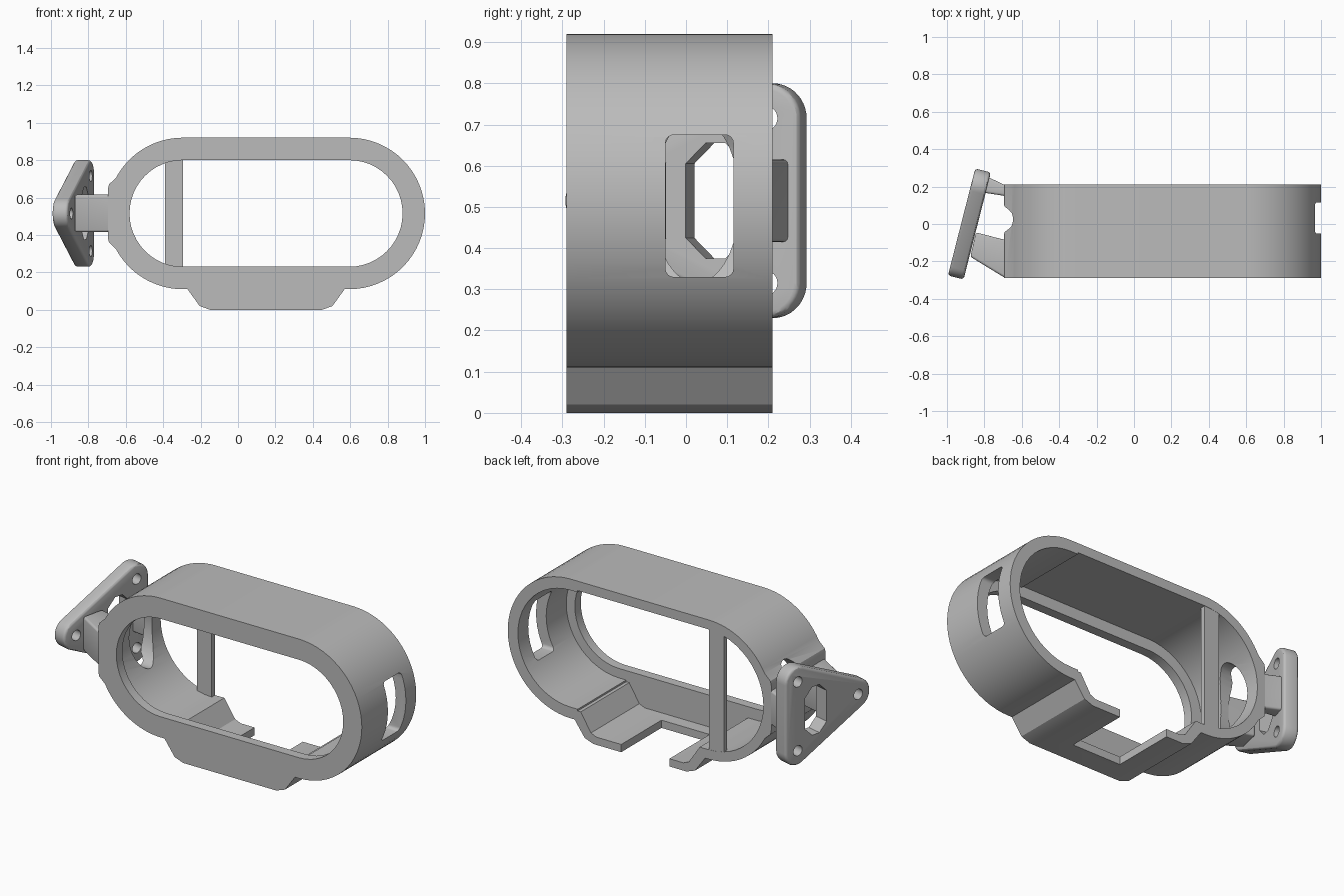
import bpy
import bmesh
from math import cos, sin, pi, radians
from mathutils import Vector

if "Cube" in bpy.data.objects:
    bpy.data.objects.remove(bpy.data.objects["Cube"], do_unlink=True)

grey = bpy.data.materials.new("plain grey")
grey.use_nodes = True
GREY = (0.5, 0.5, 0.5, 1)
grey.diffuse_color = GREY
grey.node_tree.nodes["Principled BSDF"].inputs["Base Color"].default_value = GREY

MID = 0.515                  # height of the ring centre line
RIGHT, LEFT = 0.595, -0.295  # centres of the two round ends
FRONT, BACK = -0.29, 0.21


def arc(cx, cy, r, a, b, n=24, ry=None):
    ry = ry or r
    angles = [radians(a + (b - a) * i / n) for i in range(n + 1)]
    return [(cx + r * cos(t), cy + ry * sin(t)) for t in angles]


def along_y(a, b, d):
    return Vector((a, d, b))


def along_x(a, b, d):
    return Vector((d, a, b))


def along_z(a, b, d):
    return Vector((a, b, d))


TILT = radians(14.3)


def on_plate(u, v, t):
    """Frame of the tilted mounting plate: u along, v up, t outward."""
    return Vector((-0.88 + u * sin(TILT) - t * cos(TILT),
                   u * cos(TILT) + t * sin(TILT), MID + v))


def prism(name, outline, place, d0, d1):
    bm = bmesh.new()
    ends = [[bm.verts.new(place(a, b, d)) for a, b in outline] for d in (d0, d1)]
    bm.faces.new(ends[0])
    bm.faces.new(ends[1])
    n = len(outline)
    for i in range(n):
        j = (i + 1) % n
        bm.faces.new((ends[0][i], ends[0][j], ends[1][j], ends[1][i]))
    bmesh.ops.recalc_face_normals(bm, faces=bm.faces)
    mesh = bpy.data.meshes.new(name)
    bm.to_mesh(mesh)
    bm.free()
    mesh.materials.append(grey)
    ob = bpy.data.objects.new(name, mesh)
    bpy.context.collection.objects.link(ob)
    return ob


def select(ob):
    bpy.ops.object.select_all(action='DESELECT')
    ob.select_set(True)
    bpy.context.view_layer.objects.active = ob


def cut(ob, *cutter):
    tool = prism("cutter", *cutter)
    tool.hide_render = True
    mod = ob.modifiers.new("cut", 'BOOLEAN')
    mod.operation, mod.solver, mod.object = 'DIFFERENCE', 'EXACT', tool
    select(ob)
    bpy.ops.object.modifier_apply(modifier=mod.name)
    bpy.data.objects.remove(tool, do_unlink=True)


def soften(ob, width):
    mod = ob.modifiers.new("soft edges", 'BEVEL')
    mod.width, mod.segments = width, 3
    mod.limit_method, mod.angle_limit = 'ANGLE', radians(40)
    select(ob)
    bpy.ops.object.modifier_apply(modifier=mod.name)


def smooth(ob):
    select(ob)
    bpy.ops.object.shade_smooth_by_angle(angle=radians(30))


def stadium(r):
    return arc(RIGHT, MID, r, -90, 90) + arc(LEFT, MID, r, 90, 270)


def rounded_box(x0, x1, y0, y1, r):
    return (arc(x1 - r, y0 + r, r, -90, 0, 4) + arc(x1 - r, y1 - r, r, 0, 90, 4)
            + arc(x0 + r, y1 - r, r, 90, 180, 4) + arc(x0 + r, y0 + r, r, 180, 270, 4))


# Ring shell: round ends, flat pad on one side and a shallow foot below
R = 0.405
pad = [(-0.69, MID + 0.155), (-0.696, MID + 0.13), (-0.696, MID - 0.13), (-0.69, MID - 0.155)]
foot = [(-0.27, 0.11), (-0.205, 0.02), (-0.15, 0), (0.45, 0), (0.505, 0.02), (0.57, 0.11)]
outer = (arc(RIGHT, MID, R, -90, 90, 32) + arc(LEFT, MID, R, 90, 152, 16) + pad
         + arc(LEFT, MID, R, 208, 270, 16) + foot)
shell = prism("ring_shell", outer, along_y, FRONT, BACK)

# Cavity open to the back, leaving a front lip
foot_inside = [(-0.235, 0.165), (-0.165, 0.06), (-0.13, 0.045),
               (0.43, 0.045), (0.465, 0.06), (0.53, 0.165), (0.55, 0.165)]
cavity = (arc(RIGHT, MID, 0.34, -90, 90) + [(0.55, MID + 0.34), (0.55, MID + 0.35)]
          + arc(LEFT, MID, 0.35, 90, 270) + foot_inside + [(0.55, 0.175)])
cut(shell, cavity, along_y, FRONT + 0.055, 0.4)
cut(shell, stadium(0.285), along_y, -0.5, 0)

# Side window, oval opening behind the bracket, and the notch in the foot
cut(shell, rounded_box(-0.05, 0.115, 0.33, 0.675, 0.02), along_x, 0.75, 1.2)
cut(shell, arc(0.025, MID, 0.105, 0, 350, 35, 0.2), along_x, -0.9, -0.45)
cut(shell, [(-0.04, -0.16), (0.27, -0.16), (0.27, 0.4), (-0.04, 0.4)], along_z, -0.1, 0.12)
smooth(shell)

# Upright strut across the back opening
prism("back_strut", [(-0.39, 0.175), (-0.295, 0.145), (-0.295, 0.885), (-0.39, 0.855)],
      along_y, BACK - 0.03, BACK - 0.001)

# Tilted triangular mounting plate with rounded corners
CORNERS = [(0.21, 0.2), (0.21, -0.2), (-0.21, 0)]
r = 0.085
plate_outline = (arc(-0.21, 0, r, 115.5, 244.5, 14) + arc(0.21, -0.2, r, 244.5, 360, 14)
                 + arc(0.21, 0.2, r, 0, 115.5, 14))
plate = prism("mounting_plate", plate_outline, on_plate, -0.043, 0.043)
soften(plate, 0.015)
for u, v in CORNERS:
    cut(plate, arc(u, v, 0.03, 0, 345, 23), on_plate, -0.2, 0.2)
slot = [(0.06, -0.14), (0.11, -0.14), (0.16, -0.09), (0.16, 0.09),
        (0.11, 0.14), (0.06, 0.14), (0.01, 0.09), (0.01, -0.09)]
cut(plate, slot, on_plate, -0.2, 0.2)
smooth(plate)

# Two arms joining the plate to the shell
ARMS = {
    "front_arm": [(-0.665, -0.288), (-0.69, -0.288), (-0.875, -0.175),
                  (-0.845, -0.045), (-0.69, -0.085), (-0.665, -0.085)],
    "back_arm": [(-0.665, 0.145), (-0.69, 0.15), (-0.85, 0.175),
                 (-0.82, 0.27), (-0.69, 0.208), (-0.665, 0.208)],
}
for name, outline in ARMS.items():
    arm = prism(name, outline, along_z, MID - 0.1, MID + 0.1)
    soften(arm, 0.012)
    smooth(arm)
